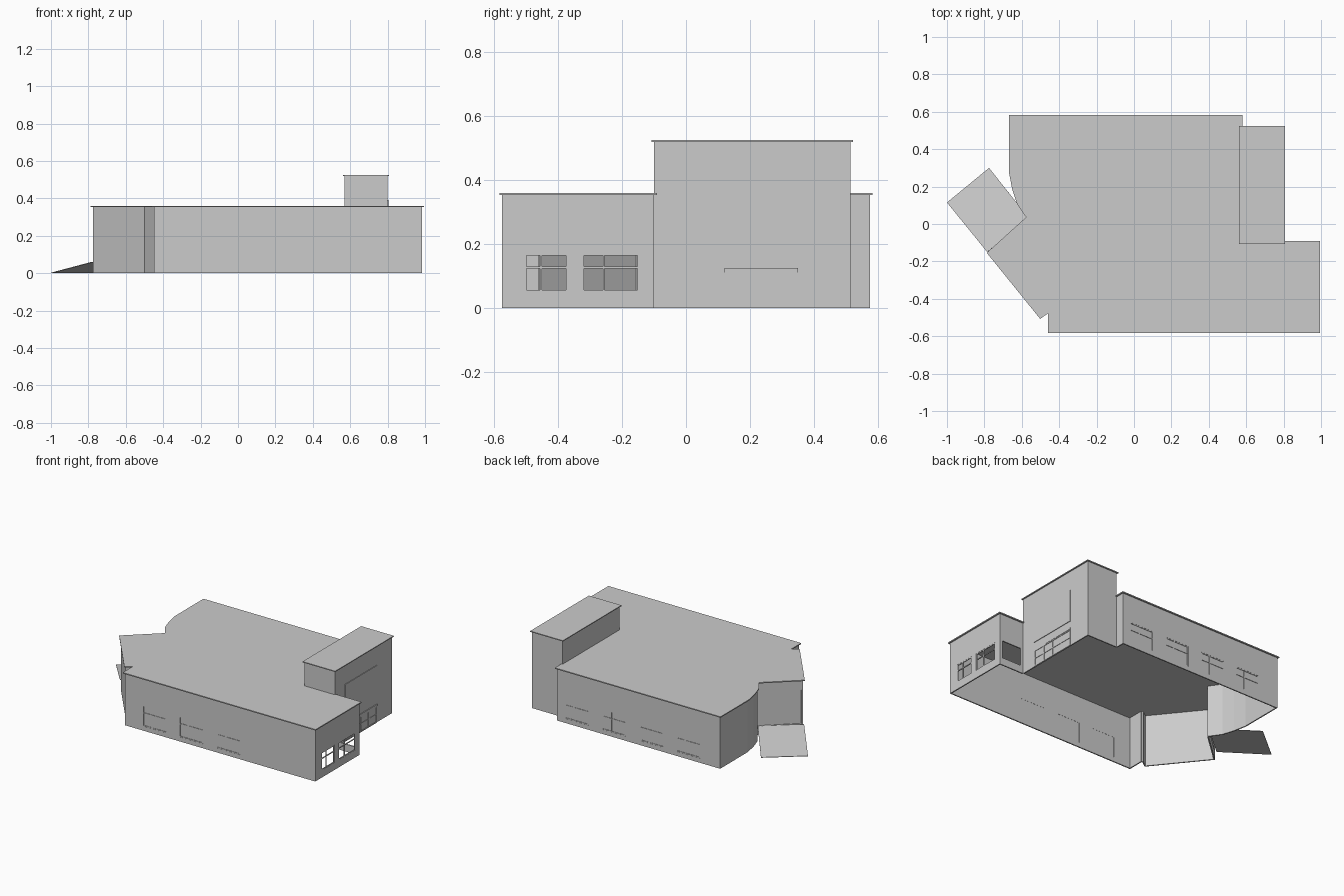
import bpy, bmesh
from mathutils import Vector

cube = bpy.data.objects.get("Cube")
if cube:
    bpy.data.objects.remove(cube, do_unlink=True)

grey = bpy.data.materials.new("light grey")
grey.use_nodes = True
COLOUR = (0.6, 0.6, 0.6, 1)
grey.diffuse_color = COLOUR
grey.node_tree.nodes["Principled BSDF"].inputs["Base Color"].default_value = COLOUR


def finish(name, bm, thickness=0):
    mesh = bpy.data.meshes.new(name)
    bm.to_mesh(mesh)
    bm.free()
    mesh.materials.append(grey)
    ob = bpy.data.objects.new(name, mesh)
    bpy.context.collection.objects.link(ob)
    if thickness:
        mod = ob.modifiers.new("thickness", "SOLIDIFY")
        mod.thickness = thickness
        mod.offset = -1
    return ob


def wall(name, p, q, z0, z1, holes=(), inset=0, thickness=0.008):
    """Upright panel from p to q, outside on the right hand, with openings (u0, u1, z0, z1)."""
    p, q = Vector(p), Vector(q)
    d = (q - p).normalized()
    inward = Vector((-d.y, d.x)) * inset
    us = sorted({0, (q - p).length, *[u for h in holes for u in h[:2]]})
    zs = sorted({z0, z1, *[z for h in holes for z in h[2:]]})
    bm = bmesh.new()
    grid = [[bm.verts.new((*(p + d * u + inward), z)) for z in zs] for u in us]
    for i in range(len(us) - 1):
        for j in range(len(zs) - 1):
            u, z = (us[i] + us[i + 1]) / 2, (zs[j] + zs[j + 1]) / 2
            if not any(a < u < b and c < z < e for a, b, c, e in holes):
                bm.faces.new((grid[i][j], grid[i + 1][j], grid[i + 1][j + 1], grid[i][j + 1]))
    bmesh.ops.delete(bm, geom=[v for v in bm.verts if not v.link_faces], context="VERTS")
    return finish(name, bm, thickness)


def along(p, q, u):
    p, q = Vector(p), Vector(q)
    return p + (q - p).normalized() * u


def window(name, p, q, hole, glazed=True):
    """Frame with one upright and one crossbar, with an optional pane behind it."""
    u0, u1, z0, z1 = hole
    a, b = along(p, q, u0), along(p, q, u1)
    w, t = u1 - u0, 0.006
    um, zm = w * 0.36, z0 + (z1 - z0) * 0.62
    panes = [(s, e, c, f) for s, e in ((t, um), (um + t, w - t))
             for c, f in ((z0 + t, zm), (zm + t, z1 - t))]
    wall(name + "_frame", a, b, z0, z1, panes, 0.001, 0.005)
    if glazed:
        wall(name + "_pane", a, b, z0, z1, (), 0.004, 0.003)


def slab(name, outline, z0, z1, overhang=0.0):
    """Flat roof plate following an outline pushed outward by the overhang."""
    pts = [Vector(p) for p in outline]
    bm = bmesh.new()
    verts = []
    for i, p in enumerate(pts):
        d1 = (p - pts[i - 1]).normalized()
        d2 = (pts[(i + 1) % len(pts)] - p).normalized()
        n1, n2 = Vector((d1.y, -d1.x)), Vector((d2.y, -d2.x))
        m = (n1 + n2) / (1 + n1.dot(n2)) * overhang
        verts.append(bm.verts.new((*(p + m), z0)))
    face = bm.faces.new(verts)
    out = bmesh.ops.extrude_face_region(bm, geom=[face])
    top = [v for v in out["geom"] if isinstance(v, bmesh.types.BMVert)]
    bmesh.ops.translate(bm, verts=top, vec=(0, 0, z1 - z0))
    bmesh.ops.recalc_face_normals(bm, faces=bm.faces)
    return finish(name, bm)


H, TOWER_H = 0.353, 0.52
front = ((-0.45, -0.575), (0.985, -0.575))
side = (front[1], (0.985, -0.1))
porch = (side[1], (0.8, -0.1))
back = ((0.57, 0.575), (-0.66, 0.575))
curve = [back[1], (-0.66, 0.28), (-0.643, 0.19), (-0.617, 0.11), (-0.565, 0.035)]
dock = (curve[-1], (-0.775, -0.155))
diagonal = (dock[1], (-0.5, -0.495))
corner = (-0.45, -0.46)

# Long walls with their glazed windows
front_holes = [(u, u + 0.18, 0.03, 0.17) for u in (0.135, 0.41, 0.69)]
back_holes = [(u, u + 0.18, 0.03, 0.17) for u in (0.06, 0.34, 0.625, 0.9)]
for name, line, holes in (("front", front, front_holes), ("back", back, back_holes)):
    wall(name + "_wall", *line, 0, H, holes)
    for i, h in enumerate(holes):
        window(f"{name}_window_{i + 1}", *line, h)

# Side wall and porch wall with open windows
side_holes = [(0.07, 0.205, 0.05, 0.17), (0.25, 0.43, 0.05, 0.17)]
wall("side_wall", *side, 0, H, side_holes)
for i, h in enumerate(side_holes):
    window(f"side_window_{i + 1}", *side, h, glazed=False)
wall("porch_wall", *porch, 0, H, [(0.02, 0.165, 0.05, 0.17)])

# Faceted bay, dock wall with its door, and slanted wall
for i, (p, q) in enumerate(zip(curve, curve[1:])):
    wall(f"bay_wall_{i + 1}", p, q, 0, H)
door = (0.012, 0.271, 0.06, 0.29)
wall("dock_wall", *dock, 0, H, [door])
wall("dock_door", along(*dock, door[0]), along(*dock, door[1]), *door[2:], (), 0.005, 0.003)
wall("slanted_wall", *diagonal, 0, H)
wall("return_wall", diagonal[1], corner, 0, H)
wall("corner_wall", corner, front[0], 0, H)
wall("back_return_wall", (0.57, 0.515), back[0], 0, H)

# Main roof
slab("main_roof", [*front, side[1], (0.571, -0.1), back[0], *curve, *diagonal, corner],
     H, 0.36, 0.009)

# Entrance tower
tower = [(0.57, -0.1), (0.8, -0.1), (0.8, 0.515), (0.57, 0.515)]
wall("tower_front", tower[0], tower[1], H, TOWER_H)
wall("tower_side", tower[1], tower[2], 0, TOWER_H)
wall("tower_back", tower[2], tower[3], 0, TOWER_H)
wall("tower_inner_side", tower[3], tower[0], H, TOWER_H)
slab("tower_ceiling", tower, H, 0.358, -0.002)
slab("tower_roof", tower, TOWER_H, 0.526, 0.008)

# Sign panel, entrance glazing and its lintel on the tower
wall("sign_panel", (0.8, 0.01), (0.8, 0.35), 0.17, 0.39, (), -0.004, 0.004)
leaves = [(u, u + 0.075, z, z + 0.045) for u in (0.008, 0.091, 0.174, 0.257) for z in (0.008, 0.06)]
wall("entrance_frame", (0.8, 0.01), (0.8, 0.35), 0, 0.112, leaves, -0.003, 0.003)
wall("entrance_lintel", (0.8, 0.12), (0.8, 0.35), 0.112, 0.125, (), -0.005, 0.005)

# Sloping dock ramp
bm = bmesh.new()
ramp = ((-1, 0.115, 0.003), (-0.785, -0.15, 0.06), (-0.565, 0.035, 0.06), (-0.775, 0.3, 0.003))
bm.faces.new([bm.verts.new(p) for p in ramp])
finish("dock_ramp", bm, 0.003)
